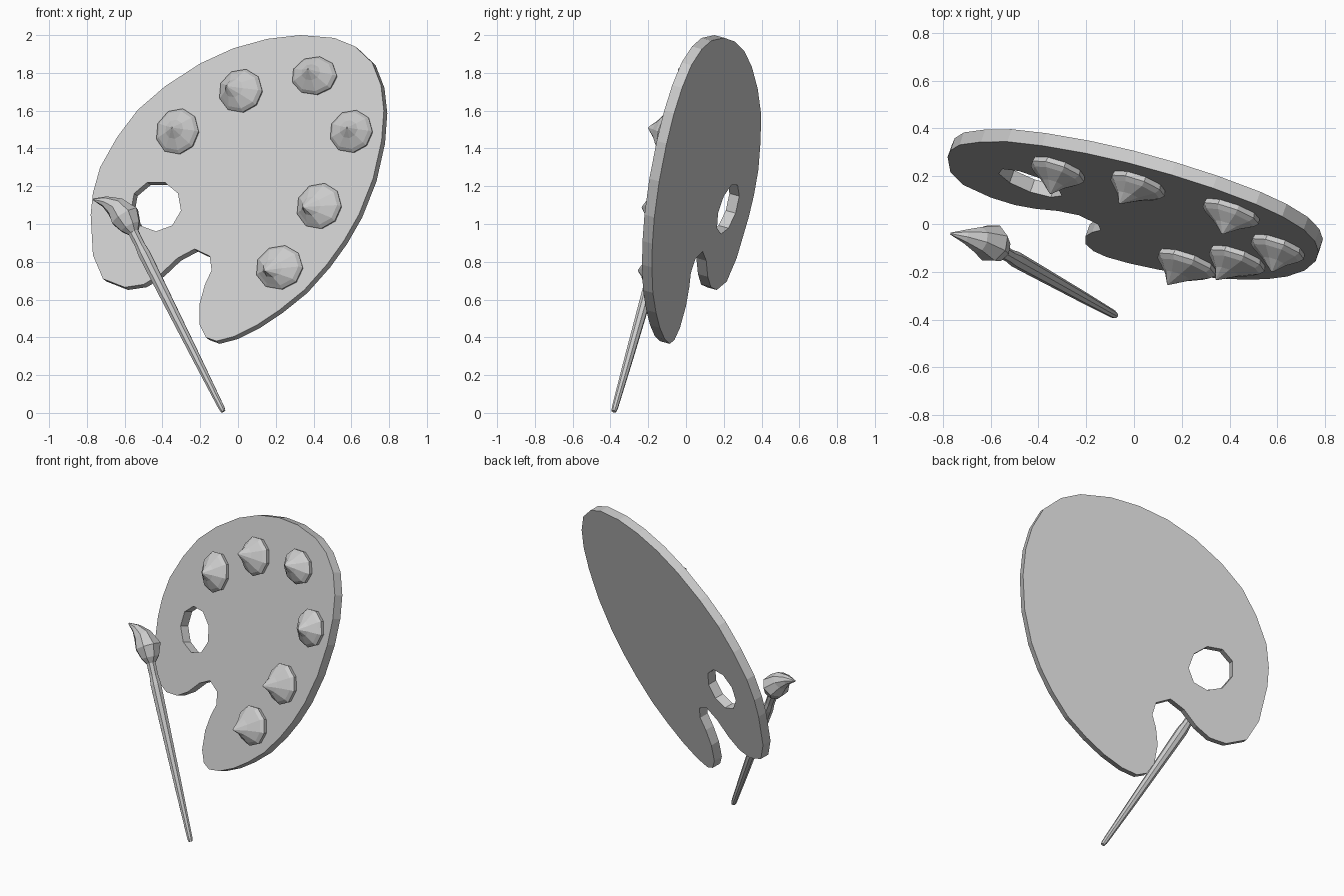
import bpy, bmesh
from math import sin, cos, pi, radians
from mathutils import Vector

if "Cube" in bpy.data.objects:
    bpy.data.objects.remove(bpy.data.objects["Cube"])

# Tilted plane of the palette's front face: y = A*x + B*z + C
A, B, C = -0.352, 0.2747, -0.283
N = Vector((A, -1, B)).normalized()
THICK = 0.057


def on_plate(x, z):
    return Vector((x, A * x + B * z + C, z))


def finish(bm, name):
    bmesh.ops.recalc_face_normals(bm, faces=bm.faces)
    me = bpy.data.meshes.new(name)
    bm.to_mesh(me)
    bm.free()
    ob = bpy.data.objects.new(name, me)
    bpy.context.collection.objects.link(ob)
    return ob


def loft(name, rings, sides, squash=1.0):
    """Skin round rings given as (centre, radius, axis); ends are capped."""
    bm = bmesh.new()
    loops = []
    for centre, r, axis in rings:
        axis = Vector(axis).normalized()
        u = Vector((0, 0, 1)).cross(axis).normalized()
        v = axis.cross(u)
        loops.append([bm.verts.new(Vector(centre) + u * r * cos(2 * pi * i / sides)
                                   + v * r * squash * sin(2 * pi * i / sides))
                      for i in range(sides)])
    for lo, hi in zip(loops, loops[1:]):
        for i in range(sides):
            j = (i + 1) % sides
            bm.faces.new((lo[i], lo[j], hi[j], hi[i]))
    bm.faces.new(loops[0])
    bm.faces.new(loops[-1])
    return finish(bm, name)


# Palette board: kidney outline with thumb hole, filled and thickened
outline = [(.33, 2.0), (.51, 1.985), (.62, 1.94), (.71, 1.855), (.757, 1.735), (.772, 1.6),
           (.76, 1.44), (.715, 1.24), (.64, 1.05), (.56, .91), (.47, .785), (.35, .65),
           (.22, .545), (.10, .465), (-.02, .405), (-.115, .38), (-.17, .40), (-.203, .465),
           (-.203, .58), (-.175, .68), (-.14, .755), (-.15, .83), (-.23, .868), (-.32, .82),
           (-.41, .735), (-.50, .68), (-.60, .665), (-.715, .71), (-.768, .835), (-.78, 1.05),
           (-.768, 1.165), (-.73, 1.3), (-.64, 1.46), (-.53, 1.605), (-.385, 1.73),
           (-.2, 1.85), (-.025, 1.93), (.155, 1.98)]
hole = [(-.434 + .134 * cos(radians(70 + 40 * i)), 1.095 + .134 * sin(radians(70 + 40 * i)))
        for i in range(9)]
bm = bmesh.new()
edges = []
for loop in (outline, hole):
    vs = [bm.verts.new(on_plate(*p)) for p in loop]
    edges += [bm.edges.new((vs[i - 1], vs[i])) for i in range(len(vs))]
bmesh.ops.triangle_fill(bm, edges=edges, use_beauty=True)
ext = bmesh.ops.extrude_face_region(bm, geom=bm.faces[:], use_keep_orig=True)
bmesh.ops.translate(bm, vec=-N * THICK,
                    verts=[g for g in ext["geom"] if isinstance(g, bmesh.types.BMVert)])
finish(bm, "palette_board")

# Paint dabs: base centre, tip position, radius, squash
dabs = [((-.315, 1.485), (-.35, 1.51), .12, 1.05),
        ((.02, 1.70), (-.06, 1.73), .122, .98),
        ((.41, 1.78), (.37, 1.82), .127, .83),
        ((.605, 1.485), (.577, 1.51), .12, .98),
        ((.435, 1.09), (.345, 1.09), .126, 1.0),
        ((.225, .765), (.142, .755), .132, .92)]
for k, (base, tip, r, sq) in enumerate(dabs):
    p = on_plate(*base)
    q = on_plate(*tip) + Vector((0, -.128, 0))
    mid = p + N * .04
    rings = [(p - N * .005, r * .95, N), (p + N * .022, r, N), (mid, r * .86, N),
             (mid.lerp(q, .45), r * .42, N), (q, .004, N)]
    loft(f"paint_dab_{k + 1}", rings, 9, sq)

# Brush handle: slim taper along one straight axis
end, top = Vector((-.078, -.382, .008)), Vector((-.553, -.115, .955))
axis = top - end
handle = [(0, .013), (.02, .017), (.3, .024), (.75, .032), (.88, .034), (.93, .028), (1.02, .03)]
loft("brush_handle", [(end + axis * t, r, axis) for t, r in handle], 8)

# Brush bristles: bulb bending over to a pointed tip
loft("brush_bristles", [
    (top, .03, axis),
    ((-.568, -.102, .985), .058, axis),
    ((-.598, -.08, 1.04), .082, (-.5, .26, .83)),
    ((-.65, -.066, 1.093), .056, (-.7, .2, .65)),
    ((-.705, -.052, 1.118), .03, (-.9, .2, .35)),
    ((-.768, -.04, 1.131), .004, (-1, .2, .15))], 8)
